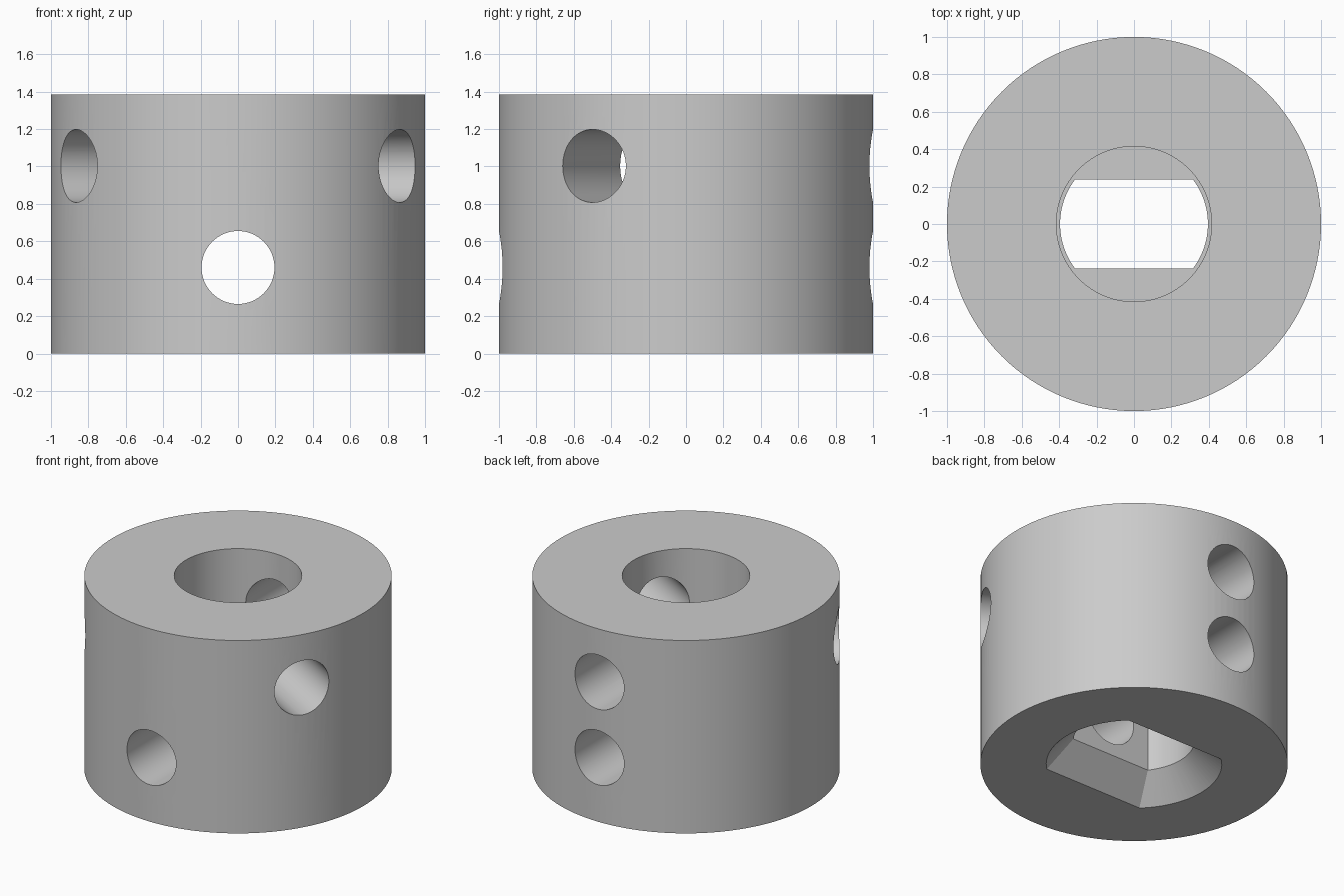
import bpy, bmesh, math
from mathutils import Matrix

if "Cube" in bpy.data.objects:
    bpy.data.objects.remove(bpy.data.objects["Cube"])

HEIGHT = 1.385
BORE_R, BORE_FLOOR = 0.415, 0.70
SLOT_R, SLOT_HALF, CHAMFER = 0.395, 0.237, 0.177
HOLE_R = 0.195
LOW_Z, HIGH_Z = 0.46, 1.003


def make_object(name, bm):
    bmesh.ops.recalc_face_normals(bm, faces=bm.faces)
    mesh = bpy.data.meshes.new(name)
    bm.to_mesh(mesh)
    bm.free()
    ob = bpy.data.objects.new(name, mesh)
    bpy.context.collection.objects.link(ob)
    return ob


def cylinder(name, radius, length, matrix, sides):
    bm = bmesh.new()
    bmesh.ops.create_cone(bm, cap_ends=True, segments=sides, radius1=radius,
                          radius2=radius, depth=length, matrix=matrix)
    return make_object(name, bm)


def slot_ring(bm, z, grow, steps=24):
    """Round outline with two flat sides, widened evenly by grow."""
    r, half = SLOT_R + grow, SLOT_HALF + grow
    a = math.asin(half / r)
    verts = []
    for start in (0, math.pi):
        for i in range(steps + 1):
            t = start - a + 2 * a * i / steps
            verts.append(bm.verts.new((r * math.cos(t), r * math.sin(t), z)))
    return verts


def radial_hole(name, angle, z):
    """Cutter running from the axis out through the wall."""
    m = (Matrix.Translation((0, 0, z)) @ Matrix.Rotation(math.radians(angle), 4, 'Z')
         @ Matrix.Translation((0.6, 0, 0)) @ Matrix.Rotation(math.pi / 2, 4, 'Y'))
    return cylinder(name, HOLE_R, 1.2, m, 64)


# Collar body
collar = cylinder("collar", 1.0, HEIGHT, Matrix.Translation((0, 0, HEIGHT / 2)), 128)

# Round bore from the top
top = HEIGHT + 0.1
cutters = [cylinder("bore_cutter", BORE_R, top - BORE_FLOOR,
                    Matrix.Translation((0, 0, (top + BORE_FLOOR) / 2)), 96)]

# Flat-sided slot with a chamfered mouth at the bottom
bm = bmesh.new()
rings = [slot_ring(bm, -0.03, CHAMFER + 0.03), slot_ring(bm, CHAMFER, 0),
         slot_ring(bm, BORE_FLOOR + 0.05, 0)]
n = len(rings[0])
for lower, upper in zip(rings, rings[1:]):
    for i in range(n):
        j = (i + 1) % n
        bm.faces.new((lower[i], lower[j], upper[j], upper[i]))
bm.faces.new(rings[0])
bm.faces.new(rings[-1])
cutters.append(make_object("slot_cutter", bm))

# Cross holes: three around the bore, two through the slot
for k, angle in enumerate((90, 210, 330)):
    cutters.append(radial_hole(f"upper_hole_cutter_{k}", angle, HIGH_Z))
for k, angle in enumerate((90, 270)):
    cutters.append(radial_hole(f"lower_hole_cutter_{k}", angle, LOW_Z))

for cutter in cutters:
    mod = collar.modifiers.new(cutter.name, 'BOOLEAN')
    mod.operation, mod.solver, mod.object = 'DIFFERENCE', 'EXACT', cutter

# Apply the cuts, then remove the cutters
bpy.context.view_layer.objects.active = collar
collar.select_set(True)
for mod in list(collar.modifiers):
    bpy.ops.object.modifier_apply(modifier=mod.name)
for cutter in cutters:
    bpy.data.objects.remove(cutter)

# Plain grey finish
grey = bpy.data.materials.new("grey")
grey.diffuse_color = (0.6, 0.6, 0.6, 1)
grey.use_nodes = True
grey.node_tree.nodes["Principled BSDF"].inputs["Base Color"].default_value = grey.diffuse_color
collar.data.materials.clear()
collar.data.materials.append(grey)
bpy.ops.object.shade_smooth_by_angle(angle=math.radians(30))
